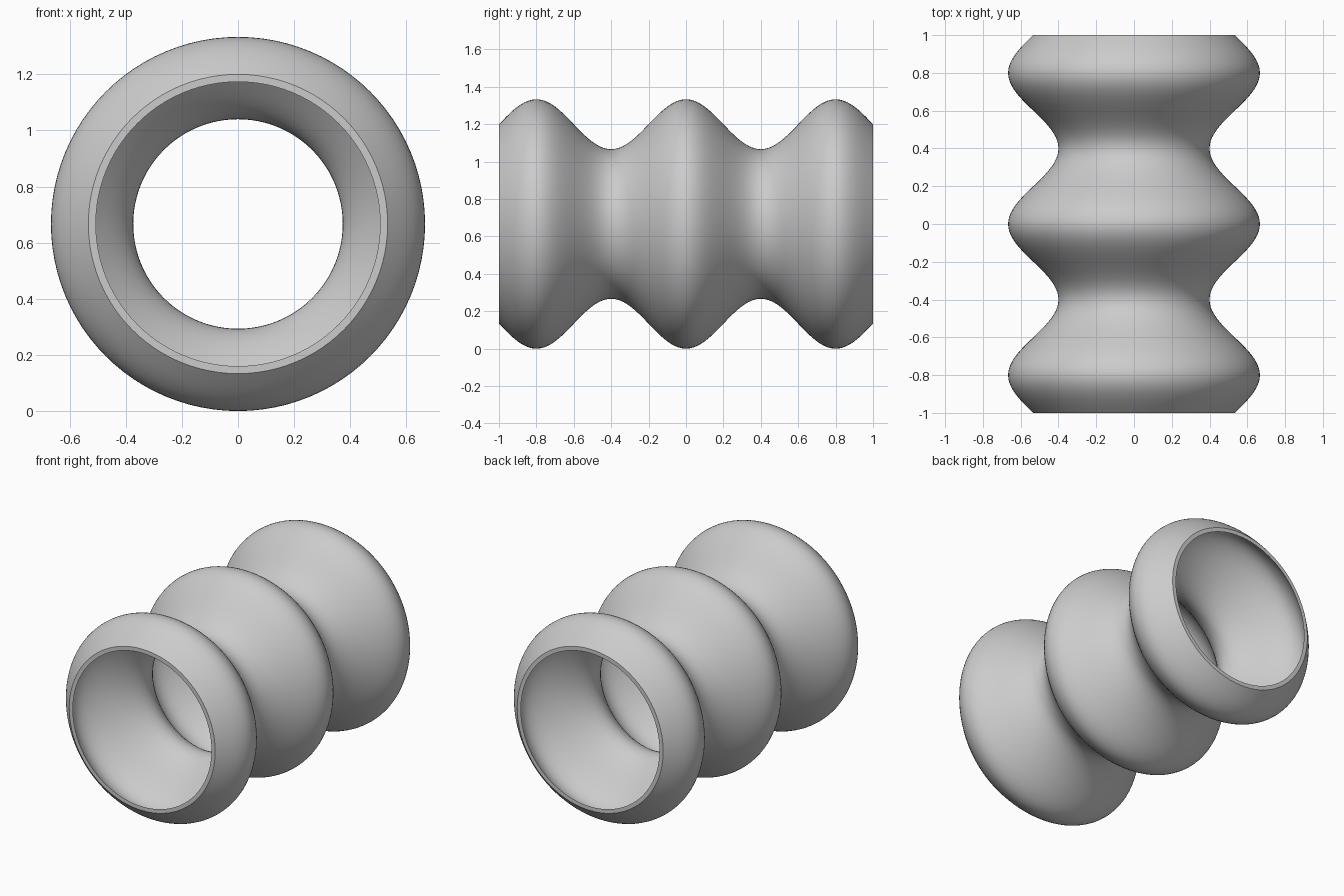
import bpy, bmesh, math

if "Cube" in bpy.data.objects:
    bpy.data.objects.remove(bpy.data.objects["Cube"])

SEGMENTS, STEPS = 96, 100
MEAN, WAVE, PITCH, WALL = 0.5333, 0.1333, 0.8, 0.0267
AXIS_Z = MEAN + WAVE


def outer_radius(y):
    return MEAN + WAVE * math.cos(2 * math.pi * y / PITCH)


# Closed wall profile: outside front to back, then inside back to front
ys = [-1 + 2 * i / STEPS for i in range(STEPS + 1)]
profile = [(outer_radius(y), y) for y in ys]
profile += [(outer_radius(y) - WALL, y) for y in reversed(ys)]

# Revolve the profile around the y axis
bm = bmesh.new()
rings = []
for r, y in profile:
    rings.append([bm.verts.new((r * math.cos(a), y, AXIS_Z + r * math.sin(a)))
                  for a in (2 * math.pi * k / SEGMENTS for k in range(SEGMENTS))])
for i, ring in enumerate(rings):
    following = rings[(i + 1) % len(rings)]
    for k in range(SEGMENTS):
        n = (k + 1) % SEGMENTS
        bm.faces.new((ring[k], ring[n], following[n], following[k]))
bmesh.ops.recalc_face_normals(bm, faces=bm.faces[:])

mesh = bpy.data.meshes.new("corrugated_tube")
bm.to_mesh(mesh)
bm.free()
tube = bpy.data.objects.new("corrugated_tube", mesh)
bpy.context.collection.objects.link(tube)

# Smooth walls with crisp end rims
bpy.context.view_layer.objects.active = tube
tube.select_set(True)
bpy.ops.object.shade_smooth_by_angle(angle=math.radians(30))
